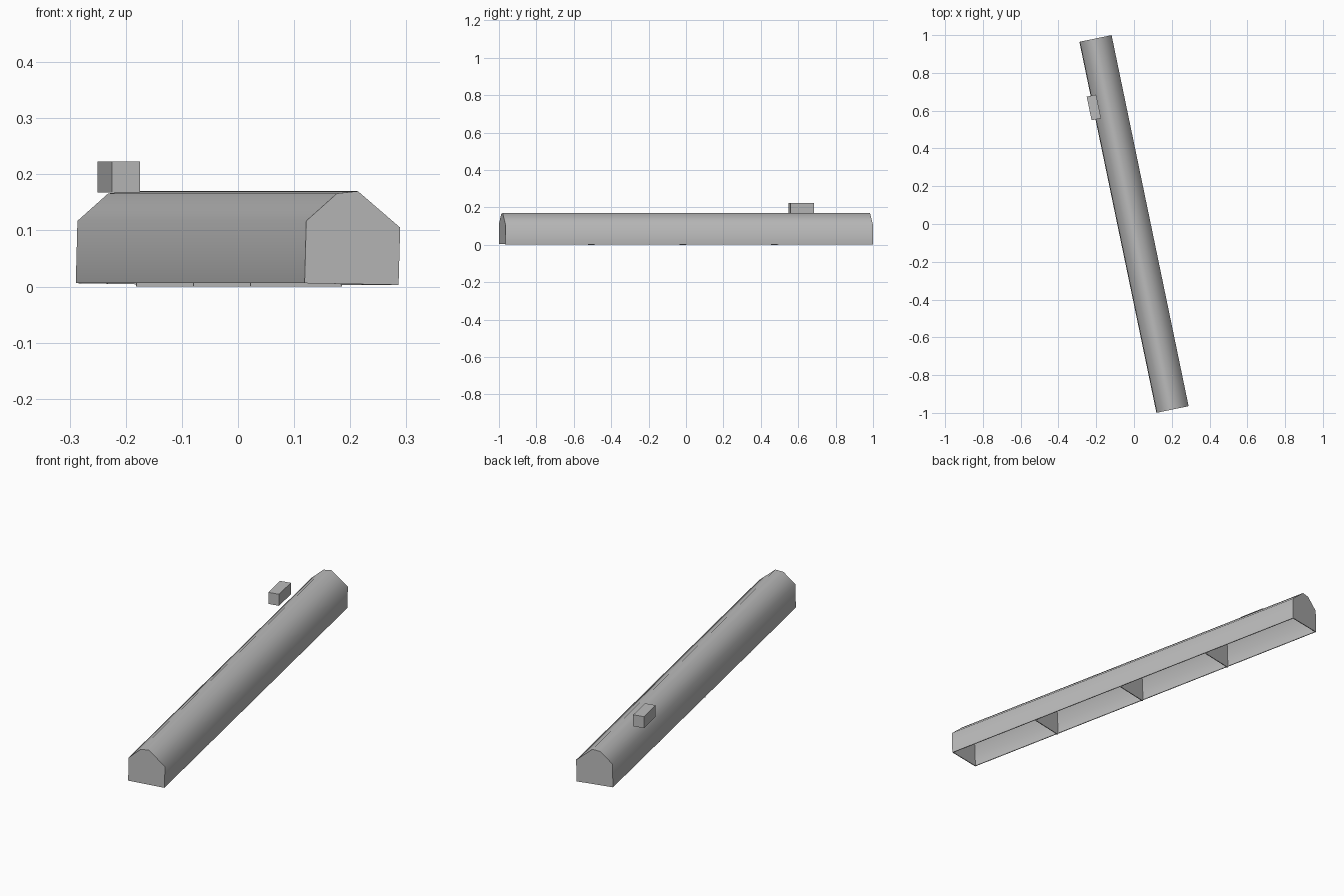
import bpy, bmesh
from math import radians

cube = bpy.data.objects.get("Cube")
if cube:
    bpy.data.objects.remove(cube, do_unlink=True)

TURN = radians(11.73)
HALF = 1.003      # half the length of the hall
WALL = 0.004

grey = bpy.data.materials.new("plain grey")
grey.use_nodes = True
COLOUR = (0.5, 0.5, 0.5, 1)
grey.diffuse_color = COLOUR
grey.node_tree.nodes["Principled BSDF"].inputs["Base Color"].default_value = COLOUR

# Cross-section from left foot over the roof to right foot
PROFILE = [(-0.087, 0.006), (-0.084, 0.117), (-0.028, 0.166),
           (0.010, 0.170), (0.087, 0.105), (0.084, 0.003)]


def inset_profile(t):
    mid = 0.08
    out = []
    for x, z in PROFILE:
        foot = z < 0.01
        out.append((x * (1 - t / 0.085), z if foot else z - t * (z > mid)))
    return out


def finish(name, bm, location=(0, 0, 0), smooth=False):
    bmesh.ops.recalc_face_normals(bm, faces=bm.faces)
    mesh = bpy.data.meshes.new(name)
    bm.to_mesh(mesh)
    bm.free()
    mesh.materials.append(grey)
    obj = bpy.data.objects.new(name, mesh)
    bpy.context.collection.objects.link(obj)
    obj.location = location
    obj.rotation_euler.z = TURN
    if smooth:
        bpy.ops.object.select_all(action="DESELECT")
        obj.select_set(True)
        bpy.context.view_layer.objects.active = obj
        bpy.ops.object.shade_smooth_by_angle(angle=radians(60))
    return obj


def prism(bm, profile, y0, y1, floor):
    """Extrude a cross-section along y, with or without its floor face."""
    a = [bm.verts.new((x, y0, z)) for x, z in profile]
    b = [bm.verts.new((x, y1, z)) for x, z in profile]
    bm.faces.new(a)
    bm.faces.new(b)
    n = len(profile)
    for i in range(n if floor else n - 1):
        j = (i + 1) % n
        bm.faces.new((a[i], a[j], b[j], b[i]))
    return [a[0], a[-1], b[-1], b[0]]


# Hollow hall, open underneath, with a thin rim joining both skins
bm = bmesh.new()
outer = prism(bm, PROFILE, -HALF, HALF, False)
inner = prism(bm, inset_profile(WALL), -HALF + WALL, HALF - WALL, False)
for i in range(4):
    j = (i + 1) % 4
    bm.faces.new((outer[i], outer[j], inner[j], inner[i]))
finish("hall_shell", bm, smooth=True)

# Cross walls dividing the inside into four bays
for k, name in zip((-1, 0, 1), ("front", "middle", "back")):
    bm = bmesh.new()
    section = [(x, 0.0 if z < 0.01 else z) for x, z in inset_profile(WALL / 2)]
    y = k * 0.5 - 0.015
    prism(bm, section, y - WALL / 2, y + WALL / 2, True)
    finish(name + "_cross_wall", bm)

# Chimney block over the eave
bm = bmesh.new()
bmesh.ops.create_cube(bm, size=1)
bmesh.ops.scale(bm, vec=(0.051, 0.128, 0.055), verts=bm.verts)
finish("chimney", bm, (-0.2125, 0.617, 0.195))
